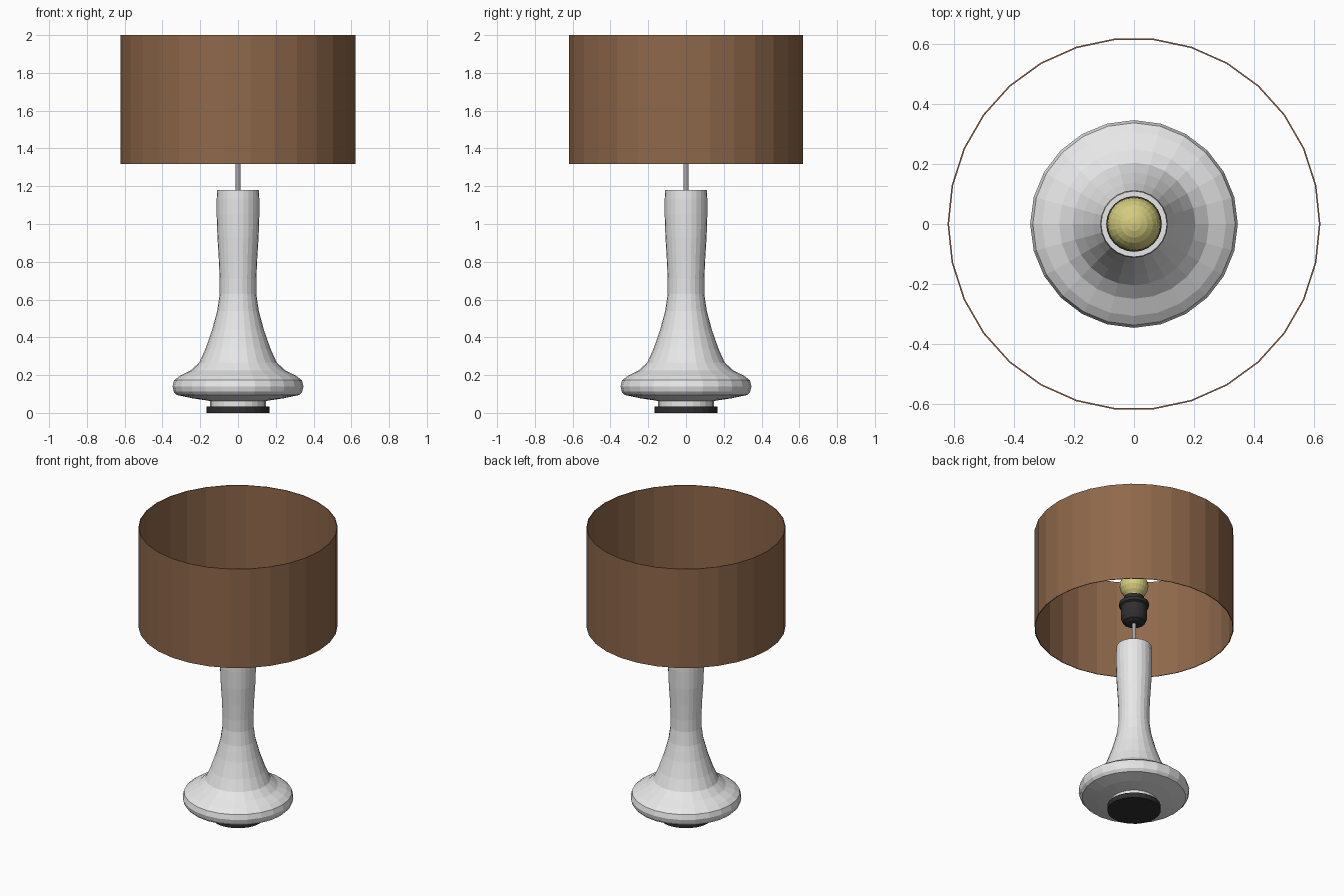
import bpy, bmesh, math

if "Cube" in bpy.data.objects:
    bpy.data.objects.remove(bpy.data.objects["Cube"])


def material(name, color):
    m = bpy.data.materials.new(name)
    m.diffuse_color = (*color, 1)
    m.use_nodes = True
    m.node_tree.nodes["Principled BSDF"].inputs["Base Color"].default_value = m.diffuse_color
    return m


WHITE = material("white ceramic", (0.80, 0.80, 0.80))
BROWN = material("brown fabric", (0.275, 0.138, 0.07))
BLACK = material("black plastic", (0.028, 0.028, 0.028))
STEEL = material("grey metal", (0.38, 0.38, 0.38))
YELLOW = material("yellow glass", (0.66, 0.60, 0.21))


def lathe(name, profile, sides, mat, closed=False):
    """Revolve (radius, z) points about z; open profiles get end caps."""
    bm = bmesh.new()
    rings = []
    for r, z in profile:
        rings.append([bm.verts.new((r * math.cos(a), r * math.sin(a), z))
                      for a in (2 * math.pi * i / sides for i in range(sides))])
    pairs = list(zip(rings, rings[1:]))
    if closed:
        pairs.append((rings[-1], rings[0]))
    else:
        bm.faces.new(rings[0][::-1])
        bm.faces.new(rings[-1])
    for a, b in pairs:
        for i in range(sides):
            j = (i + 1) % sides
            bm.faces.new((a[i], a[j], b[j], b[i]))
    bmesh.ops.recalc_face_normals(bm, faces=bm.faces)
    me = bpy.data.meshes.new(name)
    bm.to_mesh(me)
    bm.free()
    me.materials.append(mat)
    ob = bpy.data.objects.new(name, me)
    bpy.context.collection.objects.link(ob)
    return ob


# Foot pad and the white step above it
lathe("foot_pad", [(0.167, 0), (0.167, 0.034)], 24, BLACK)
lathe("foot_step", [(0.147, 0.034), (0.147, 0.066)], 24, WHITE)

# Flared ceramic body
lathe("lamp_body", [
    (0.14, 0.062), (0.24, 0.077), (0.325, 0.095), (0.34, 0.112), (0.347, 0.14),
    (0.338, 0.173), (0.307, 0.197), (0.25, 0.225), (0.205, 0.267),
    (0.172, 0.34), (0.137, 0.44), (0.11, 0.54), (0.097, 0.63), (0.097, 0.71),
    (0.102, 0.82), (0.109, 0.93), (0.113, 1.05), (0.113, 1.13), (0.11, 1.18),
], 24, WHITE)

# Rod carrying the socket
lathe("stem_rod", [(0.014, 1.17), (0.014, 1.36)], 12, STEEL)

# Bulb socket with its collar
lathe("socket", [
    (0.045, 1.345), (0.07, 1.357), (0.082, 1.385), (0.082, 1.465),
    (0.093, 1.472), (0.093, 1.495), (0.062, 1.5), (0.062, 1.535),
], 24, BLACK)

# Bulb: neck blending into a sphere
bulb = [(0.045, 1.52), (0.05, 1.545), (0.07, 1.565)]
for deg in range(-15, 90, 15):
    a = math.radians(deg)
    bulb.append((0.09 * math.cos(a), 1.617 + 0.09 * math.sin(a)))
bulb.append((0.004, 1.707))
lathe("bulb", bulb, 24, YELLOW)

# Thin open drum shade
lathe("lamp_shade", [(0.623, 1.317), (0.623, 2.0), (0.618, 2.0), (0.618, 1.317)],
      30, BROWN, closed=True)
